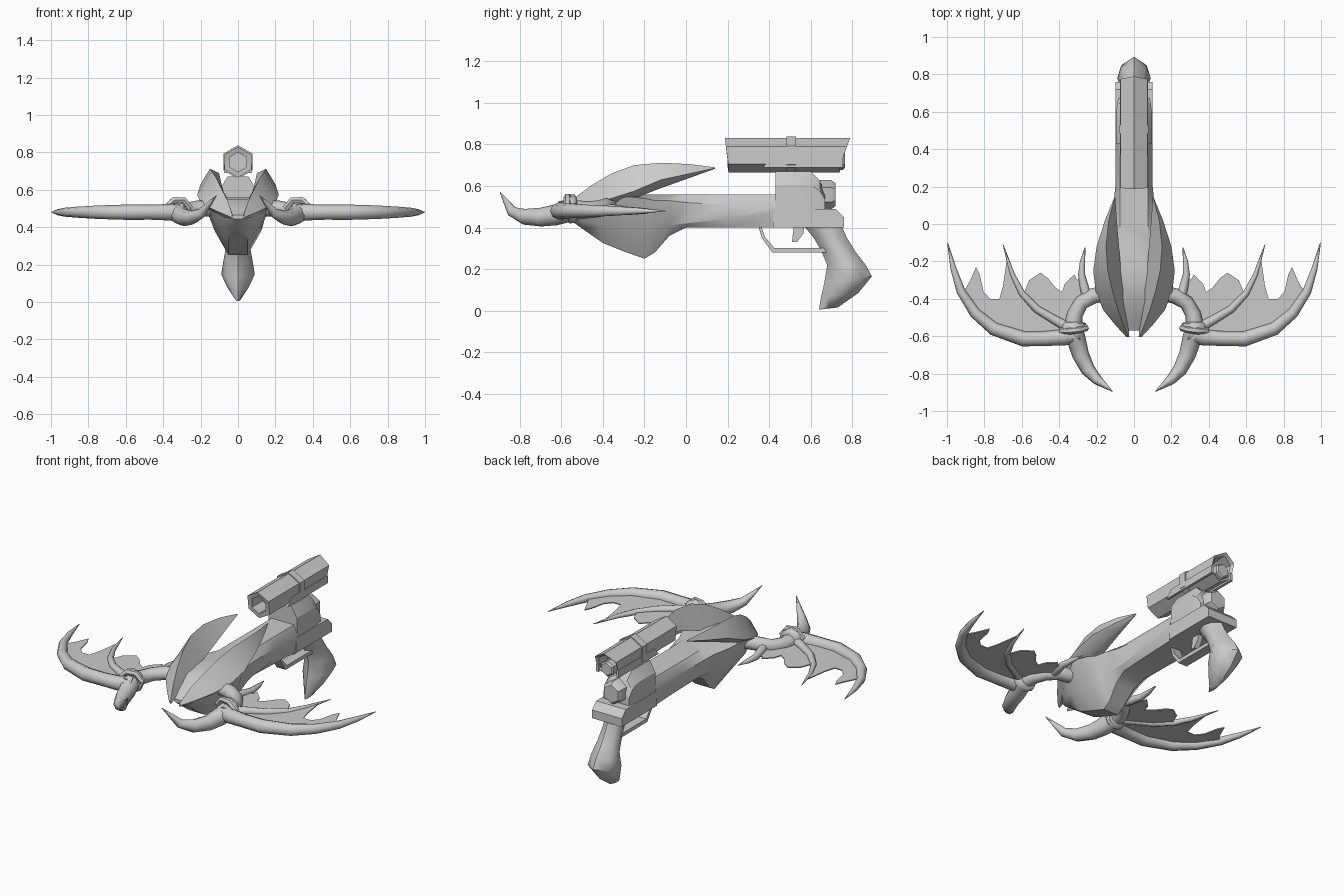
import bpy, bmesh, math
from mathutils import Vector

grey = bpy.data.materials.new("plain_grey")
grey.diffuse_color = (0.6, 0.6, 0.6, 1)


def finish(name, bm, mirror=False, angle=35):
    """Turn a bmesh into a shaded object, optionally with its mirror half."""
    if mirror:
        d = bmesh.ops.duplicate(bm, geom=bm.verts[:] + bm.edges[:] + bm.faces[:])
        for v in d["geom"]:
            if isinstance(v, bmesh.types.BMVert):
                v.co.x *= -1
    bmesh.ops.recalc_face_normals(bm, faces=bm.faces[:])
    me = bpy.data.meshes.new(name)
    bm.to_mesh(me)
    bm.free()
    me.materials.append(grey)
    ob = bpy.data.objects.new(name, me)
    bpy.context.collection.objects.link(ob)
    bpy.ops.object.select_all(action='DESELECT')
    bpy.context.view_layer.objects.active = ob
    ob.select_set(True)
    bpy.ops.object.shade_smooth_by_angle(angle=math.radians(angle))
    return ob


def loft(name, rings, mirror=False, angle=35):
    """Skin closed rings of equal length and cap both ends."""
    bm = bmesh.new()
    vs = [[bm.verts.new(p) for p in r] for r in rings]
    n = len(rings[0])
    for a, b in zip(vs, vs[1:]):
        for i in range(n):
            j = (i + 1) % n
            bm.faces.new((a[i], a[j], b[j], b[i]))
    bm.faces.new(vs[0])
    bm.faces.new(vs[-1])
    return finish(name, bm, mirror, angle)


def tube(name, path, sides=8, mirror=True):
    """Tapered tube; each path entry is x, y, z, radius."""
    pts = [Vector(p[:3]) for p in path]
    rings = []
    for i, p in enumerate(pts):
        t = (pts[min(i + 1, len(pts) - 1)] - pts[max(i - 1, 0)]).normalized()
        side = t.cross(Vector((0, 0, 1))).normalized()
        up = side.cross(t)
        r = path[i][3]
        rings.append([p + r * (side * math.cos(k * math.tau / sides) + up * math.sin(k * math.tau / sides))
                      for k in range(sides)])
    return loft(name, rings, mirror, 50)


def side_prism(name, profile, half):
    """Extrude a (y, z) profile across x."""
    return loft(name, [[(x, y, z) for y, z in profile] for x in (-half, half)])


def sheet(name, outline, z=0.48, t=0.003):
    """Thin flat membrane from an (x, y) outline, mirrored."""
    return loft(name, [[(x, y, z + s) for x, y in outline] for s in (-t, t)], True)


def hexagon(r, zc, ys):
    """Point-up hexagon facing along y; ys is one depth or (top, upper, lower, bottom)."""
    if not isinstance(ys, tuple):
        ys = (ys,) * 4
    return [(r * math.sin(k * math.pi / 3), ys[min(k, 6 - k)], zc + r * math.cos(k * math.pi / 3))
            for k in range(6)]


# Main body: y, then half-width and height for keel, waist, shoulder, deck
body = [
    (-.57, .02, .445, .03, .45, .04, .46, .02, .465),
    (-.50, .035, .395, .08, .43, .11, .48, .04, .50),
    (-.40, .05, .325, .12, .41, .17, .52, .05, .55),
    (-.30, .05, .285, .125, .40, .19, .55, .06, .56),
    (-.20, .05, .25, .125, .38, .17, .54, .07, .56),
    (-.15, .05, .28, .12, .39, .15, .53, .075, .56),
    (-.08, .06, .36, .11, .41, .135, .53, .075, .56),
    (0, .07, .40, .10, .42, .12, .52, .075, .56),
    (.20, .08, .40, .10, .44, .10, .51, .075, .56),
    (.43, .09, .40, .10, .48, .10, .50, .075, .56)]
rings = []
for y, *v in body:
    half = [(v[i], y, v[i + 1]) for i in range(0, 8, 2)]
    rings.append(half + [(-x, yy, z) for x, yy, z in reversed(half)])
loft("body", rings, angle=30)

# Raised shell blades: y, then inner, ridge, outer and underside points
shell = [
    (-.605, .025, .45, .03, .465, .04, .455, .03, .445),
    (-.54, .03, .47, .055, .54, .10, .48, .07, .45),
    (-.46, .04, .50, .085, .60, .165, .51, .12, .47),
    (-.36, .05, .54, .115, .66, .205, .54, .16, .50),
    (-.25, .07, .555, .14, .70, .218, .575, .16, .54),
    (-.12, .08, .60, .15, .712, .20, .63, .14, .59),
    (.02, .092, .645, .135, .705, .155, .66, .122, .64),
    (.14, .10, .685, .103, .69, .106, .686, .103, .683)]
loft("shell_blades", [[(v[i], y, v[i + 1]) for i in range(0, 8, 2)] for y, *v in shell], True, 40)

# Rear receiver base
side_prism("rear_base", [(.42, .40), (.76, .40), (.76, .45), (.72, .49), (.42, .49)], .10)

# Sight mount and its rear plug
rings = []
for y, w, top in ((.43, .095, .67), (.60, .095, .67), (.645, .09, .625), (.67, .085, .56)):
    h = top - .485
    half = [(w, y, .485), (w, y, .485 + h * .65), (w * .6, y, top)]
    rings.append(half + [(-x, yy, z) for x, yy, z in reversed(half)])
loft("sight_mount", rings, angle=30)
loft("rear_plug", [hexagon(.07, .558, .60), hexagon(.07, .558, .70), hexagon(.055, .558, .72)])

# Hexagonal scope with open ends, eyepiece and clamp band
loft("scope", [hexagon(.052, .748, .30), hexagon(.052, .748, .20),
               hexagon(.082, .748, (.188, .192, .203, .205)),
               hexagon(.082, .748, (.79, .775, .745, .74)),
               hexagon(.066, .748, (.775, .76, .735, .73)), hexagon(.06, .748, .68)], angle=30)
loft("eyepiece", [hexagon(.047, .725, .60), hexagon(.047, .725, .755), hexagon(.038, .725, .765)])
loft("scope_band", [hexagon(.09, .748, .485), hexagon(.09, .748, .53)])
for s in (-1, 1):
    loft("scope_side_rail", [[(s * x, y, z) for y, z in
         ((.37, .69), (.41, .735), (.755, .735), (.755, .69))] for x in (.06, .076)])

# Curved grip: front y, z, back y, z, half-width
grip = [(.57, .405, .75, .405, .058), (.615, .35, .775, .35, .058), (.65, .29, .815, .285, .066),
        (.68, .22, .865, .22, .078), (.665, .13, .895, .165, .09),
        (.65, .065, .83, .085, .055), (.64, .005, .73, .015, .012)]
rings = []
for fy, fz, by, bz, w in grip:
    def at(t, x):
        return (x, fy + (by - fy) * t, fz + (bz - fz) * t)
    rings.append([at(0, 0), at(.2, w * .7), at(.5, w), at(.8, w * .75),
                  at(1, 0), at(.8, -w * .75), at(.5, -w), at(.2, -w * .7)])
loft("grip", rings, angle=50)

# Trigger and guard
side_prism("trigger_guard", [(.35, .40), (.365, .35), (.415, .28), (.68, .28), (.68, .302),
                             (.425, .302), (.38, .355), (.365, .40)], .03)
side_prism("trigger", [(.52, .41), (.51, .33), (.535, .33), (.565, .37), (.57, .41)], .015)

# Limb arms, cuffs and forward claws
tube("limb_arms", [(.15, -.37, .50, .042), (.22, -.385, .50, .042), (.28, -.42, .49, .04),
                   (.315, -.48, .485, .042), (.325, -.54, .485, .048), (.33, -.61, .48, .048)])
tube("limb_cuffs", [(.325, -.525, .49, .052), (.325, -.535, .49, .068),
                    (.322, -.56, .49, .07), (.32, -.575, .49, .052)])
tube("cuff_ridges", [(.255, -.555, .50, .018), (.29, -.565, .545, .018),
                     (.34, -.57, .545, .02), (.39, -.57, .50, .018)], 6)
tube("forward_claws", [(.325, -.57, .48, .055), (.305, -.63, .46, .05), (.285, -.70, .45, .045),
                       (.245, -.78, .452, .038), (.195, -.835, .475, .027), (.115, -.895, .57, .002)])

# Wing-shaped limbs with finger bones
tube("wing_spars", [(.30, -.58, .48, .05), (.37, -.605, .48, .044), (.47, -.612, .48, .04),
                    (.59, -.614, .48, .041), (.75, -.56, .48, .036), (.85, -.475, .48, .03),
                    (.925, -.36, .48, .024), (.965, -.24, .48, .016), (.997, -.10, .48, .002)])
tube("middle_fingers", [(.34, -.56, .49, .028), (.42, -.515, .49, .024), (.52, -.455, .485, .021),
                        (.60, -.37, .48, .018), (.65, -.27, .48, .013), (.70, -.11, .48, .002)])
tube("inner_fingers", [(.25, -.40, .49, .026), (.265, -.34, .485, .024), (.28, -.27, .48, .019),
                       (.275, -.20, .48, .014), (.262, -.125, .48, .002)])

# Torn membranes
sheet("outer_membranes", [(.36, -.57), (.59, -.61), (.75, -.55), (.85, -.47), (.93, -.34),
                          (.90, -.345), (.875, -.30), (.845, -.23), (.825, -.27), (.805, -.36),
                          (.77, -.40), (.72, -.40), (.70, -.33), (.68, -.19), (.65, -.27),
                          (.60, -.37), (.52, -.455), (.40, -.53)])
sheet("inner_membranes", [(.34, -.55), (.42, -.51), (.52, -.45), (.60, -.37), (.64, -.29),
                          (.62, -.35), (.585, -.36), (.56, -.30), (.50, -.26), (.46, -.29),
                          (.42, -.34), (.385, -.365), (.37, -.32), (.32, -.27), (.305, -.30),
                          (.28, -.27), (.265, -.36), (.29, -.44)])
